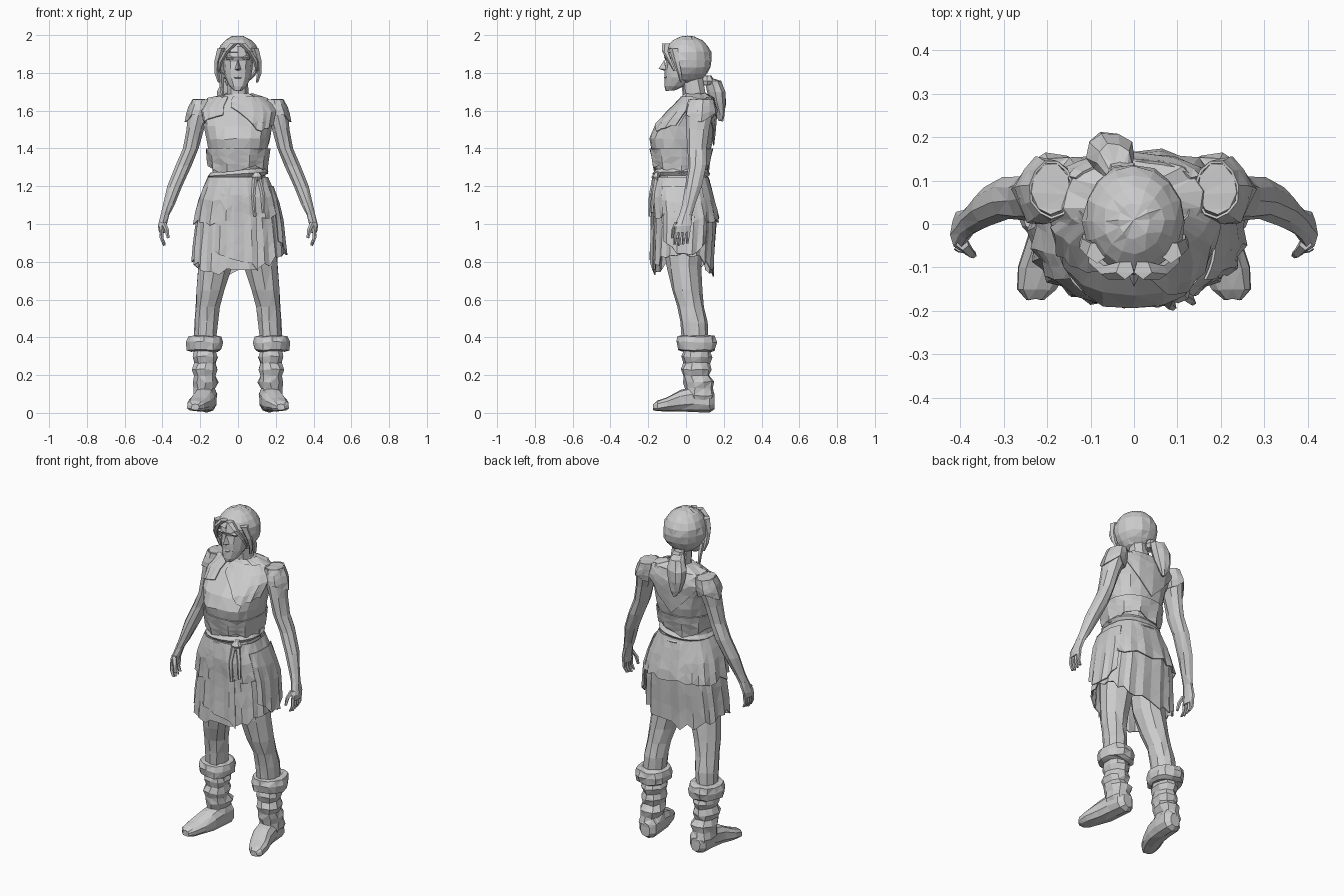
import bpy, bmesh, math, random
from math import sin, cos, pi
from mathutils import Vector

random.seed(4)
old = bpy.data.objects.get("Cube")
if old:
    bpy.data.objects.remove(old)

grey = bpy.data.materials.new("plain grey")
grey.use_nodes = True
grey.diffuse_color = (0.6, 0.6, 0.6, 1)
grey.node_tree.nodes["Principled BSDF"].inputs["Base Color"].default_value = (0.6, 0.6, 0.6, 1)


def finish(name, bm, mirror=False, thick=0):
    """Triangulate into flat facets and add the object."""
    bmesh.ops.recalc_face_normals(bm, faces=bm.faces)
    bmesh.ops.triangulate(bm, faces=bm.faces)
    mesh = bpy.data.meshes.new(name)
    bm.to_mesh(mesh)
    bm.free()
    mesh.materials.append(grey)
    ob = bpy.data.objects.new(name, mesh)
    bpy.context.collection.objects.link(ob)
    if thick:
        ob.modifiers.new("thickness", 'SOLIDIFY').thickness = thick
    if mirror:
        ob.modifiers.new("mirror", 'MIRROR')
    return ob


def power(v, p):
    return math.copysign(abs(v) ** p, v)


def around(ring, a, p=1.0, grow=0.0):
    """Point on a level ring (x, y, z, rx, ry); angle 0 is the front, pi/2 is +x."""
    x, y, z, rx, ry = ring
    return Vector((x + (rx + grow) * power(sin(a), p), y - (ry + grow) * power(cos(a), p), z))


def tube(name, rings, n=10, p=1.0, jit=0.003, axis='z', mirror=False):
    """Closed loft; axis 'y' takes rings as (x, y, z, rx, rz)."""
    bm = bmesh.new()
    rows = []
    for r in rings:
        row = []
        for i in range(n):
            a = 2 * pi * i / n
            if axis == 'z':
                co = around(r, a, p)
            else:
                co = Vector((r[0] + r[3] * power(sin(a), p), r[1], r[2] - r[4] * power(cos(a), p)))
            row.append(bm.verts.new(co + Vector([random.uniform(-jit, jit) for _ in range(3)])))
        rows.append(row)
    for lo, hi in zip(rows, rows[1:]):
        for i in range(n):
            bm.faces.new((lo[i], lo[(i + 1) % n], hi[(i + 1) % n], hi[i]))
    bm.faces.new(rows[0])
    bm.faces.new(rows[-1])
    return finish(name, bm, mirror)


def lookup(profile, z):
    """Ring at height z, blended from a profile listed top to bottom."""
    z = max(min(z, profile[0][2]), profile[-1][2])
    for hi, lo in zip(profile, profile[1:]):
        if z >= lo[2]:
            t = (hi[2] - z) / (hi[2] - lo[2])
            return [h + (l - h) * t for h, l in zip(hi, lo)]


def cloth(name, profile, top, hem, a0=0, a1=2 * pi, n=30, rows=5, grow=0.01,
          p=1.0, fold=0.006, rag=0.02, mirror=False):
    """Open sheet following a profile from a top height to a ragged hem."""
    bm = bmesh.new()
    full = abs(a1 - a0 - 2 * pi) < 0.01
    cols = []
    for i in range(n if full else n + 1):
        a = a0 + (a1 - a0) * i / n
        end = hem(a) + random.uniform(-rag, rag)
        col = []
        for j in range(rows + 1):
            t = j / rows
            ring = lookup(profile, top + (end - top) * t)
            wave = fold * t * (1 if i % 2 else -1) + random.uniform(-0.002, 0.002)
            col.append(bm.verts.new(around(ring, a, p, grow + wave)))
        cols.append(col)
    for i in range(n):
        c, d = cols[i], cols[(i + 1) % len(cols)]
        for j in range(rows):
            bm.faces.new((c[j], d[j], d[j + 1], c[j + 1]))
    return finish(name, bm, mirror, 0.006)


def strand(name, points, r0, r1, n=5, mirror=False):
    """Tapered tube along a short path."""
    k = len(points) - 1
    rings = []
    for i, q in enumerate(points):
        r = r0 + (r1 - r0) * i / k
        rings.append((*q, r, r))
    return tube(name, rings, n, 1, 0.001, mirror=mirror)


# Torso and neck
torso = [(0, .05, 1.69, .07, .06), (0, .06, 1.665, .16, .085), (0, .035, 1.6, .195, .125),
         (0, -.01, 1.52, .18, .16), (0, -.025, 1.45, .168, .17), (0, -.025, 1.36, .152, .15),
         (0, -.025, 1.28, .138, .132), (0, -.02, 1.2, .15, .14)]
tube("tunic_body", torso, 18, 0.85, 0.005)
tube("neck", [(0, .05, 1.64, .085, .07), (0, .045, 1.69, .06, .06), (0, .03, 1.8, .052, .055)], 9)

# Wrapped chest flap, back yoke and collar
cloth("chest_flap", torso, 1.675, lambda a: 1.62 - .13 * min(max(a + .15, 0), .75) / .75 + .05 * max(a - .6, 0),
      -.15, 1.35, 9, 4, .008, .85, .003, .005)
cloth("back_yoke", torso, 1.67, lambda a: 1.42 + .2 * abs(a - pi), 2.1, 4.2, 10, 4, .008, .85, .003, .008)
cloth("right_chest_edge", torso, 1.675, lambda a: 1.6 + .05 * a, -1.3, -.35, 6, 2, .006, .85, .003, .006)
cloth("blouse_fold", torso, 1.4, lambda a: 1.29 + .02 * sin(3 * a), n=20, rows=3, grow=.006, p=.85, fold=.007, rag=.008)

# Belt wraps, knot and hanging ends
for name, z, tilt in (("belt_upper", 1.265, .012), ("belt_lower", 1.23, -.012)):
    bm = bmesh.new()
    loops = []
    for i in range(20):
        a = 2 * pi * i / 20
        mid = around((0, -.025, z + tilt * sin(a), .145, .138), a, .9)
        out = Vector((sin(a), -cos(a), 0))
        loops.append([bm.verts.new(mid + out * .016 * cos(b) + Vector((0, 0, .02 * sin(b))))
                      for b in (0, pi / 2, pi, 3 * pi / 2)])
    for i in range(20):
        c, d = loops[i], loops[(i + 1) % 20]
        for j in range(4):
            bm.faces.new((c[j], d[j], d[(j + 1) % 4], c[(j + 1) % 4]))
    finish(name, bm)
tube("belt_knot", [(.1, -.15, 1.275, .015, .015), (.1, -.16, 1.25, .03, .024), (.1, -.155, 1.22, .018, .018)], 7)
strand("belt_end_long", [(.09, -.165, 1.25), (.08, -.185, 1.15), (.09, -.19, 1.04)], .013, .009)
strand("belt_end_short", [(.11, -.16, 1.25), (.13, -.175, 1.16), (.135, -.18, 1.06)], .013, .009)

# Layered ragged skirt
skirt = [(0, -.03, 1.26, .14, .132), (0, -.022, 1.15, .19, .155), (0, -.005, 1.03, .218, .165),
         (0, -.015, .85, .235, .158), (0, -.02, .68, .245, .158)]
cloth("skirt_lower", skirt, 1.24, lambda a: .745 + .075 * sin(a) ** 2 + .025 * sin(a), n=36, rows=5,
      grow=.003, p=.8, rag=.022)
cloth("skirt_upper", skirt, 1.25, lambda a: 1.02 + .05 * sin(a) * max(cos(a), 0), n=32, rows=4,
      grow=.014, p=.8, rag=.02)
cloth("side_panel", skirt, 1.2, lambda a: .83 + .12 * abs(a - 1.6), 1.0, 2.2, 8, 4, .022, .8)
cloth("front_panel", skirt, 1.24, lambda a: .8 - .12 * a, -.45, .35, 6, 5, .014, .8)

# Legs and boots
tube("legs", [(.1, -.015, 1.02, .1, .12), (.12, -.012, .78, .092, .09), (.145, .005, .65, .078, .08),
              (.16, .025, .56, .066, .07), (.168, .042, .48, .066, .074), (.175, .05, .36, .06, .07)],
     10, 1, .004, mirror=True)
tube("boot_cuffs", [(.177, .055, .325, .07, .078), (.177, .055, .335, .092, .1), (.177, .057, .375, .095, .106),
                    (.177, .057, .405, .088, .098), (.176, .055, .41, .066, .072)], 13, .9, .005, mirror=True)
shaft = []
for i in range(9):
    puff = .006 if i % 2 else -.004
    shaft.append((.172 + .002 * (i % 3), .055 + .015 * (i < 4), .06 + .034 * i, .062 + puff, .075 + puff))
tube("boot_shafts", shaft, 10, .9, .005, mirror=True)
tube("boot_feet", [(.168, .15, .06, .03, .04), (.168, .125, .068, .055, .066), (.172, .05, .074, .06, .07),
                   (.185, -.03, .064, .062, .058), (.208, -.1, .046, .06, .038), (.224, -.15, .036, .046, .028),
                   (.228, -.174, .03, .022, .016)], 10, .8, .002, 'y', True)

# Arms, sleeve caps and hands
arm = [(.19, .08, 1.66, .045, .06), (.205, .075, 1.6, .058, .075), (.228, .065, 1.5, .048, .062),
       (.25, .06, 1.4, .042, .052), (.288, .06, 1.31, .042, .05), (.335, .04, 1.2, .038, .046),
       (.368, .015, 1.1, .03, .035), (.386, 0, 1.05, .023, .033), (.402, -.015, .99, .022, .044),
       (.403, -.02, .955, .016, .04)]
tube("arms", arm, 9, 1, .003, mirror=True)
cloth("sleeve_caps", arm, 1.66, lambda a: 1.555 + .02 * cos(2 * a), n=11, rows=3, grow=.007, rag=.015, mirror=True)
for i in range(4):
    y = -.052 + .022 * i
    strand("finger_%d" % (i + 1), [(.403, y, .97), (.405, y - .004, .925), (.39, y - .008, .885 + .006 * abs(i - 1))],
           .012, .007, mirror=True)
strand("thumbs", [(.395, -.045, 1.01), (.378, -.066, .97), (.37, -.072, .925)], .015, .008, mirror=True)

# Head and face
tube("head", [(0, -.085, 1.706, .022, .024), (0, -.062, 1.73, .045, .052), (0, -.03, 1.775, .068, .083),
              (0, -.008, 1.82, .076, .105), (0, 0, 1.862, .08, .106), (0, 0, 1.885, .084, .118),
              (0, .005, 1.94, .08, .11), (0, .01, 1.97, .05, .07)], 12, .95, .001)
bm = bmesh.new()
v = [bm.verts.new(c) for c in ((0, -.113, 1.872), (.017, -.108, 1.818), (0, -.145, 1.822),
                               (-.017, -.108, 1.818), (0, -.1, 1.806))]
for f in ((0, 1, 2), (0, 2, 3), (1, 4, 2), (2, 4, 3), (0, 3, 4, 1)):
    bm.faces.new([v[i] for i in f])
finish("nose", bm)
tube("lips", [(0, -.095, 1.765, .012, .014), (0, -.097, 1.775, .026, .02), (0, -.095, 1.787, .014, .016)], 7, 1, .001)
tube("brows", [(.038, -.09, 1.872, .024, .016), (.038, -.094, 1.881, .03, .022), (.038, -.09, 1.89, .02, .016)],
     6, 1, .001, mirror=True)

# Hair cap with the face cut open, side locks, fringe and ponytail
bm = bmesh.new()
bmesh.ops.create_uvsphere(bm, u_segments=16, v_segments=10, radius=1)
for vert in bm.verts:
    c = vert.co
    vert.co = Vector((c.x * .118, .008 + c.y * .13, 1.87 + c.z * .128)) * 1
    vert.co += Vector([random.uniform(-.003, .003) for _ in range(3)])
face = [f for f in bm.faces if f.calc_center_median().y < -.025
        and f.calc_center_median().z < 1.935 - .35 * abs(f.calc_center_median().x)]
bmesh.ops.delete(bm, geom=face, context='FACES')
finish("hair_cap", bm, thick=.008)
strand("side_locks", [(.085, -.065, 1.93), (.108, -.05, 1.86), (.112, -.035, 1.8), (.1, -.025, 1.75)], .026, .006, mirror=True)
strand("fringe_locks", [(.02, -.105, 1.955), (.06, -.11, 1.915), (.092, -.085, 1.86), (.1, -.06, 1.81)], .022, .007, mirror=True)
strand("loose_lock", [(-.09, -.03, 1.8), (-.085, -.01, 1.72), (-.08, -.01, 1.66)], .016, .006)
tube("hair_tie", [(-.03, .11, 1.735, .03, .03), (-.03, .115, 1.755, .04, .038), (-.03, .11, 1.785, .028, .028)], 8)
tube("ponytail", [(-.035, .11, 1.775, .022, .024), (-.045, .145, 1.755, .042, .042), (-.055, .162, 1.7, .056, .05),
                  (-.06, .172, 1.64, .05, .04), (-.06, .182, 1.58, .03, .024), (-.055, .185, 1.545, .01, .01)], 9)
